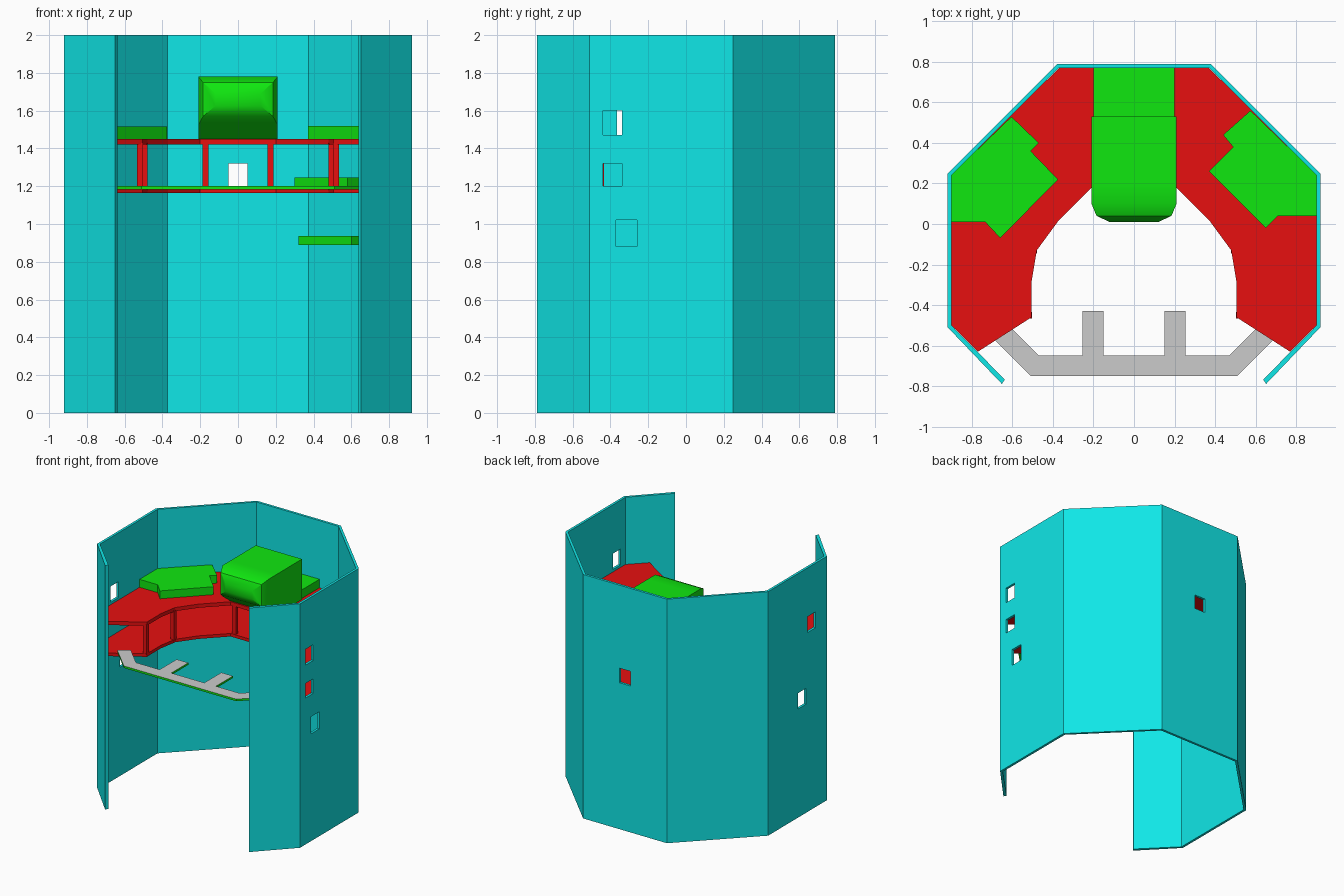
import bpy, bmesh, math
from mathutils import Vector

old = bpy.data.objects.get("Cube")
if old:
    bpy.data.objects.remove(old, do_unlink=True)


def material(name, rgb):
    m = bpy.data.materials.new(name)
    m.use_nodes = True
    m.diffuse_color = (*rgb, 1)
    bsdf = next(n for n in m.node_tree.nodes if n.type == 'BSDF_PRINCIPLED')
    bsdf.inputs["Base Color"].default_value = (*rgb, 1)
    return m


LOW = 0.005
teal = material("teal", (LOW, 0.8, 0.8))
red = material("red", (0.8, LOW, LOW))
green = material("green", (LOW, 0.8, LOW))
grey = material("grey", (0.6, 0.6, 0.6))


def build(name, verts, faces, *mats):
    mesh = bpy.data.meshes.new(name)
    mesh.from_pydata(verts, [], faces)
    bm = bmesh.new()
    bm.from_mesh(mesh)
    bmesh.ops.recalc_face_normals(bm, faces=bm.faces)
    bm.to_mesh(mesh)
    bm.free()
    for m in mats:
        mesh.materials.append(m)
    ob = bpy.data.objects.new(name, mesh)
    bpy.context.collection.objects.link(ob)
    return ob


def loft(name, rings, *mats):
    """Closed solid through rings with equal point counts."""
    n = len(rings[0])
    faces = [tuple(range(n)), tuple(range((len(rings) - 1) * n, len(rings) * n))]
    for r in range(len(rings) - 1):
        a, b = r * n, (r + 1) * n
        faces += [(a + i, a + (i + 1) % n, b + (i + 1) % n, b + i) for i in range(n)]
    return build(name, [p for ring in rings for p in ring], faces, *mats)


def slab(name, outline, z0, z1, *mats):
    return loft(name, [[(x, y, z) for x, y in outline] for z in (z0, z1)], *mats)


def box(name, x0, x1, y0, y1, z0, z1, *mats):
    return slab(name, [(x0, y0), (x1, y0), (x1, y1), (x0, y1)], z0, z1, *mats)


def mirrored(half):
    return half + [(-x, y) for x, y in reversed(half)]


# Outer wall, open at the front
wall = slab("outer_wall", mirrored([
    (0.372, 0.77), (0.9, 0.242), (0.9, -0.502), (0.638, -0.768), (0.652, -0.79),
    (0.92, -0.51), (0.92, 0.25), (0.38, 0.79)]), 0, 2, teal)

# Window openings: x range, y range, z range
windows = [
    (0.85, 1, -0.44, -0.34, 1.47, 1.6),
    (0.85, 1, -0.44, -0.34, 1.2, 1.32),
    (0.85, 1, -0.37, -0.26, 0.88, 1.02),
    (-1, -0.85, -0.365, -0.26, 1.47, 1.6),
    (-1, -0.85, -0.24, -0.135, 0.89, 1.02),
    (-0.05, 0.05, 0.7, 0.9, 1.2, 1.32),
]
for w in windows:
    cutter = box("window_cutter", *w, teal)
    cutter.hide_render = True
    mod = wall.modifiers.new("window", 'BOOLEAN')
    mod.operation = 'DIFFERENCE'
    mod.solver = 'EXACT'
    mod.object = cutter
    bpy.context.view_layer.objects.active = wall
    bpy.ops.object.modifier_apply(modifier=mod.name)
    bpy.data.objects.remove(cutter, do_unlink=True)

# Two horseshoe decks
deck = mirrored([
    (0.37, 0.77), (0.9, 0.245), (0.9, -0.5), (0.77, -0.63), (0.505, -0.46),
    (0.505, -0.28), (0.48, -0.13), (0.37, 0.02), (0.2, 0.19)])
slab("lower_deck", deck, 1.165, 1.19, red)
slab("upper_deck", deck, 1.42, 1.45, red)

# Posts along the inner rim of the decks
for side in (-1, 1):
    for x, y in ((0.52, -0.45), (0.495, -0.13), (0.172, 0.21)):
        cx = side * x
        box("deck_post", cx - 0.016, cx + 0.016, y - 0.016, y + 0.016, 1.18, 1.43, red)

# Walkway across the front with two prongs
walk = slab("front_walkway", mirrored([
    (0.15, -0.65), (0.15, -0.43), (0.255, -0.43), (0.255, -0.65), (0.47, -0.65),
    (0.63, -0.49), (0.71, -0.55), (0.51, -0.75)]), 1.183, 1.2, green, grey)
for f in walk.data.polygons:
    f.material_index = int(f.normal.z > 0.5)

# Raised pads on the diagonal sides
left_pad = [(0.9, 0.04), (0.9, 0.245), (0.575, 0.56), (0.44, 0.44), (0.49, 0.38),
            (0.37, 0.26), (0.65, -0.02), (0.71, 0.04)]
right_pad = [(-0.9, 0.01), (-0.9, 0.245), (-0.605, 0.53), (-0.47, 0.4), (-0.51, 0.36),
             (-0.375, 0.22), (-0.66, -0.07), (-0.735, 0.01)]
slab("upper_left_pad", left_pad, 1.45, 1.52, green)
slab("upper_right_pad", right_pad, 1.45, 1.515, green)


def lower_pad(name, shift, z0, z1):
    outline = [(x if x > 0.8 else x - shift, y) for x, y in left_pad]
    slab(name, outline, z0, z1, green)


lower_pad("middle_left_pad", 0.07, 1.19, 1.245)
lower_pad("bottom_left_pad", 0.05, 0.89, 0.937)

# Rear plinth and the hooded cabin with a bulging nose
box("rear_plinth", -0.2, 0.2, 0.5, 0.77, 1.45, 1.52, green)
sections = [(0.53, 0.21, 1.45, 1.78), (0.2, 0.21, 1.45, 1.78), (0.1, 0.21, 1.525, 1.78),
            (0.04, 0.185, 1.57, 1.75), (0.01, 0.12, 1.625, 1.69)]
cabin = loft("cabin", [[(-w, y, lo), (w, y, lo), (w, y, hi), (-w, y, hi)]
                       for y, w, lo, hi in sections], green)
bpy.ops.object.select_all(action='DESELECT')
cabin.select_set(True)
bpy.context.view_layer.objects.active = cabin
bpy.ops.object.shade_smooth_by_angle(angle=math.radians(35))
